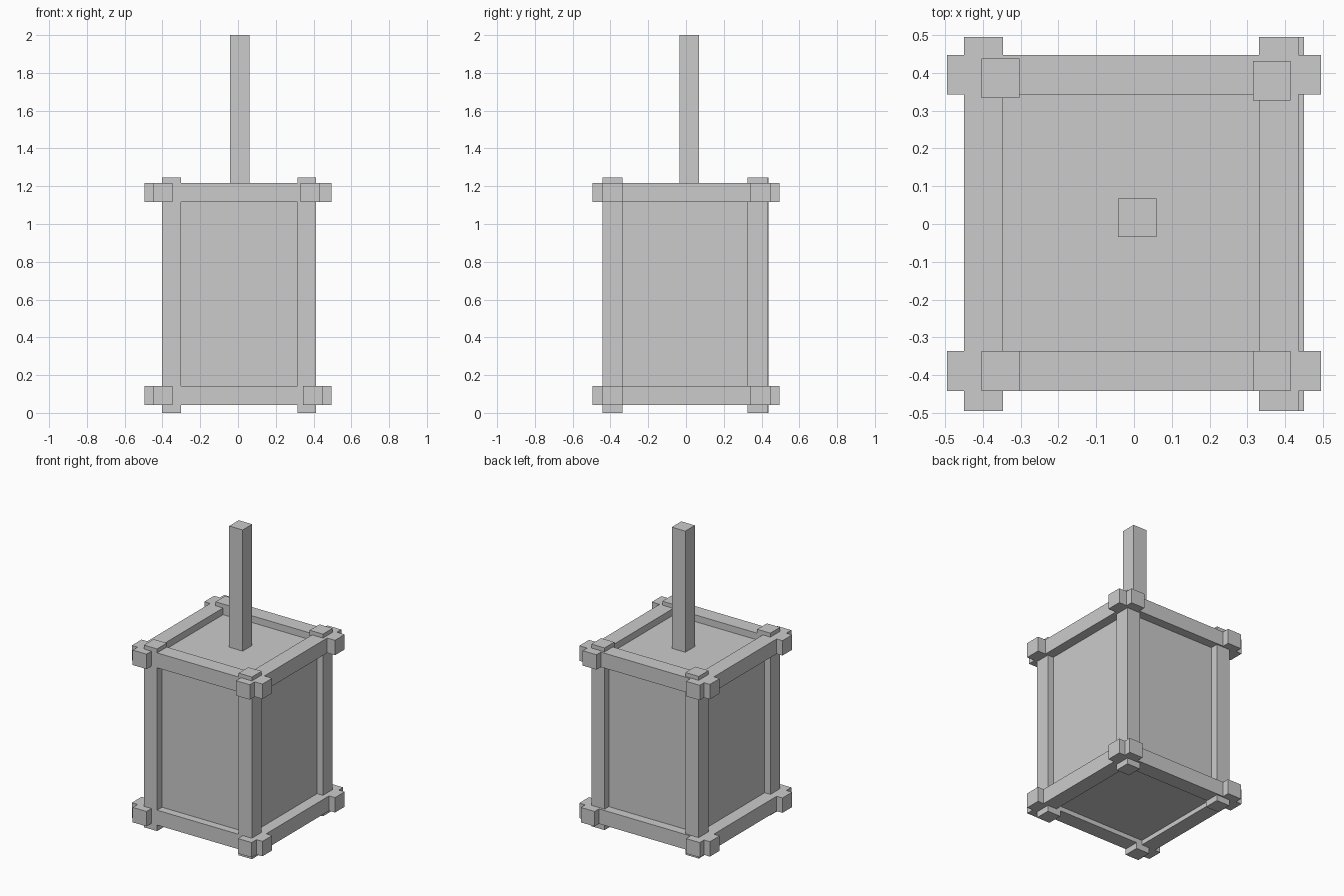
import bpy

if "Cube" in bpy.data.objects:
    bpy.data.objects.remove(bpy.data.objects["Cube"])


def box(name, x, y, z):
    """Axis-aligned box from (min, max) ranges."""
    bpy.ops.mesh.primitive_cube_add(
        size=1, location=[(a + b) / 2 for a, b in (x, y, z)])
    ob = bpy.context.object
    ob.name = name
    ob.scale = [b - a for a, b in (x, y, z)]
    bpy.ops.object.transform_apply(location=False, rotation=False, scale=True)
    return ob


# Recessed inner body
box("body", (-0.36, 0.37), (-0.388, 0.385), (0.072, 1.172))

# Corner posts, slightly irregular like the hand-made frame
for name, x, y in (
    ("front_left_post", -0.403, -0.441),
    ("front_right_post", 0.314, -0.441),
    ("back_left_post", -0.403, 0.333),
    ("back_right_post", 0.314, 0.326),
):
    box(name, (x, x + 0.1), (y, y + 0.105), (0, 1.245))

# Overlapping rails at the bottom and top
for level, z, right_x in (("bottom", 0.041, 0.345), ("top", 1.116, 0.331)):
    height = (z, z + 0.102)
    for side, y in (("front", -0.441), ("back", 0.342)):
        box(f"{level}_{side}_rail", (-0.494, 0.494), (y, y + 0.105), height)
    for side, x in (("left", -0.45), ("right", right_x)):
        box(f"{level}_{side}_rail", (x, x + 0.104), (-0.494, 0.494), height)

# Handle rising from the top panel
box("handle", (-0.042, 0.06), (-0.035, 0.068), (1.16, 2.0))
